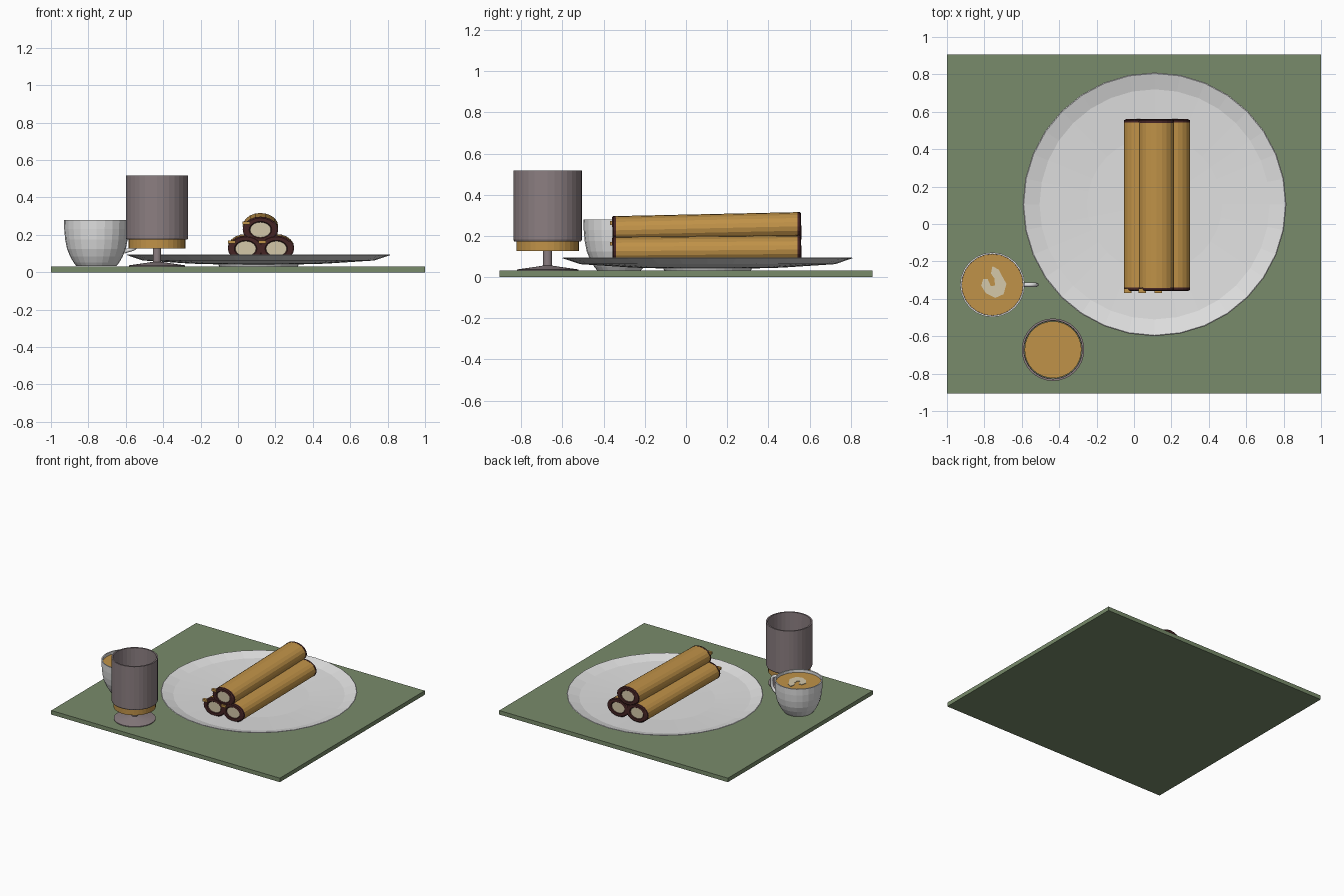
import bpy, bmesh, math
from mathutils import Matrix, Vector

if "Cube" in bpy.data.objects:
    bpy.data.objects.remove(bpy.data.objects["Cube"])


def material(name, rgb):
    m = bpy.data.materials.new(name)
    m.diffuse_color = (*rgb, 1)
    m.use_nodes = True
    m.node_tree.nodes["Principled BSDF"].inputs["Base Color"].default_value = m.diffuse_color
    return m


GREEN = material("sage green", (0.19, 0.26, 0.145))
WHITE = material("white china", (0.75, 0.75, 0.75))
BROWN = material("golden brown", (0.53, 0.29, 0.065))
DARK = material("dark chocolate", (0.06, 0.018, 0.018))
CREAM = material("cream", (0.66, 0.58, 0.40))
MAUVE = material("mauve glass", (0.26, 0.21, 0.22))


def finish(name, bm, mats):
    bmesh.ops.remove_doubles(bm, verts=bm.verts, dist=1e-5)
    bmesh.ops.recalc_face_normals(bm, faces=bm.faces)
    me = bpy.data.meshes.new(name)
    bm.to_mesh(me)
    bm.free()
    for m in mats:
        me.materials.append(m)
    ob = bpy.data.objects.new(name, me)
    bpy.context.collection.objects.link(ob)
    return ob


def lathe(name, profile, sides, mats, matrix, slots=None):
    """Spin (radius, height) points round local z; slots gives a material per band."""
    bm = bmesh.new()
    rings = []
    for r, z in profile:
        if r == 0:
            rings.append([bm.verts.new((0, 0, z))] * sides)
        else:
            rings.append([bm.verts.new((r * math.cos(2 * math.pi * i / sides),
                                        r * math.sin(2 * math.pi * i / sides), z))
                          for i in range(sides)])
    for k in range(len(rings) - 1):
        for i in range(sides):
            j = (i + 1) % sides
            loop = [rings[k][i], rings[k][j], rings[k + 1][j], rings[k + 1][i]]
            f = bm.faces.new(list(dict.fromkeys(loop)))
            f.material_index = slots[k] if slots else 0
    bm.transform(matrix)
    return finish(name, bm, mats)


def box(name, size, loc, mat):
    bm = bmesh.new()
    bmesh.ops.create_cube(bm, size=1, matrix=Matrix.Translation(loc) @ Matrix.Diagonal((*size, 1)))
    return finish(name, bm, [mat])


# Placemat
box("placemat", (2, 1.81, 0.032), (0, 0, 0.016), GREEN)

# Plate with a foot and a sloped rim
lathe("plate", [(0, 0.031), (0.21, 0.031), (0.215, 0.042), (0.36, 0.046), (0.62, 0.063),
                (0.705, 0.092), (0.70, 0.095), (0.615, 0.071), (0.36, 0.057), (0, 0.055)],
      32, [WHITE], Matrix.Translation((0.11, 0.105, 0)))

# Filled rolls: oval tubes, dark ends, cream centres
half = 0.459
end = [(0, half - 0.006), (0.58, half - 0.006), (0.64, half), (0.90, half),
       (1.0, half - 0.006), (1.0, half - 0.018)]
roll_profile = [(r, -z) for r, z in end] + [(0.985, -half + 0.018), (0.985, half - 0.018)] + end[::-1]
roll_slots = [0, 1, 1, 1, 1, 1, 2, 1, 1, 1, 1, 1, 0]
for name, x, z_front, z_back in (("left_roll", 0.041, 0.126, 0.134),
                                 ("right_roll", 0.205, 0.126, 0.134),
                                 ("top_roll", 0.12, 0.227, 0.247)):
    axis = Vector((0, 2 * half, z_back - z_front))
    m = (Matrix.Translation((x, 0.101, (z_front + z_back) / 2))
         @ axis.to_track_quat('Z', 'X').to_matrix().to_4x4())
    # Keep the wide direction of the oval along x
    side = m.to_3x3() @ Vector((1, 0, 0))
    wide_x = abs(side.x) > 0.5
    m = m @ Matrix.Diagonal((0.095, 0.07, 1, 1) if wide_x else (0.07, 0.095, 1, 1))
    lathe(name, roll_profile, 20, [CREAM, DARK, BROWN], m, roll_slots)
    box(name + "_flap", (0.04, 0.022, 0.018), (x - 0.075, -0.357, z_front + 0.036), BROWN)

# Cup, coffee and foam
cup = Matrix.Translation((-0.757, -0.325, 0))
lathe("cup", [(0, 0.033), (0.107, 0.033), (0.122, 0.052), (0.141, 0.085), (0.157, 0.125),
              (0.167, 0.175), (0.172, 0.23), (0.173, 0.28), (0.164, 0.28), (0.163, 0.235),
              (0.148, 0.13), (0.10, 0.055), (0, 0.05)], 24, [WHITE], cup)
lathe("coffee", [(0, 0.22), (0.162, 0.22), (0.164, 0.258), (0, 0.258)], 24, [BROWN], cup)

# Foam swirl as a thin plate on the coffee
foam = [(0, .10), (.035, .08), (.05, .05), (.075, .005), (.06, -.05), (.015, -.07), (-.035, -.045),
        (-.06, -.005), (-.05, .03), (-.025, .03), (-.008, -.008), (.014, -.003), (.01, .035), (-.008, .06)]
bm = bmesh.new()
face = bm.faces.new([bm.verts.new((-0.757 + x, -0.325 + y, 0.258)) for x, y in foam])
ext = bmesh.ops.extrude_face_region(bm, geom=[face])
bmesh.ops.translate(bm, vec=(0, 0, 0.004),
                    verts=[v for v in ext["geom"] if isinstance(v, bmesh.types.BMVert)])
finish("milk_foam", bm, [CREAM])

# Cup handle
curve = bpy.data.curves.new("cup_handle", 'CURVE')
curve.dimensions = '3D'
curve.bevel_depth = 0.012
curve.bevel_resolution = 1
curve.resolution_u = 4
curve.use_fill_caps = True
path = [(-0.592, 0.245), (-0.54, 0.245), (-0.522, 0.20), (-0.54, 0.14), (-0.61, 0.11)]
spline = curve.splines.new('BEZIER')
spline.bezier_points.add(len(path) - 1)
for p, (x, z) in zip(spline.bezier_points, path):
    p.co = (x, -0.325, z)
    p.handle_left_type = p.handle_right_type = 'AUTO'
curve.materials.append(WHITE)
handle = bpy.data.objects.new("cup_handle", curve)
bpy.context.collection.objects.link(handle)
bpy.context.view_layer.objects.active = handle
handle.select_set(True)
bpy.ops.object.convert(target='MESH')

# Stemmed glass: foot and stem, drink, open bowl
glass = Matrix.Translation((-0.433, -0.672, 0))
lathe("glass_stem", [(0, 0.032), (0.15, 0.032), (0.15, 0.037), (0.06, 0.050), (0.022, 0.056),
                     (0.022, 0.13), (0, 0.13)], 32, [MAUVE], glass)
lathe("drink", [(0, 0.127), (0.152, 0.127), (0.152, 0.182), (0, 0.182)], 32, [BROWN], glass)
lathe("glass_bowl", [(0.154, 0.174), (0.163, 0.174), (0.167, 0.182), (0.167, 0.518),
                     (0.156, 0.518), (0.154, 0.174)], 32, [MAUVE], glass)
